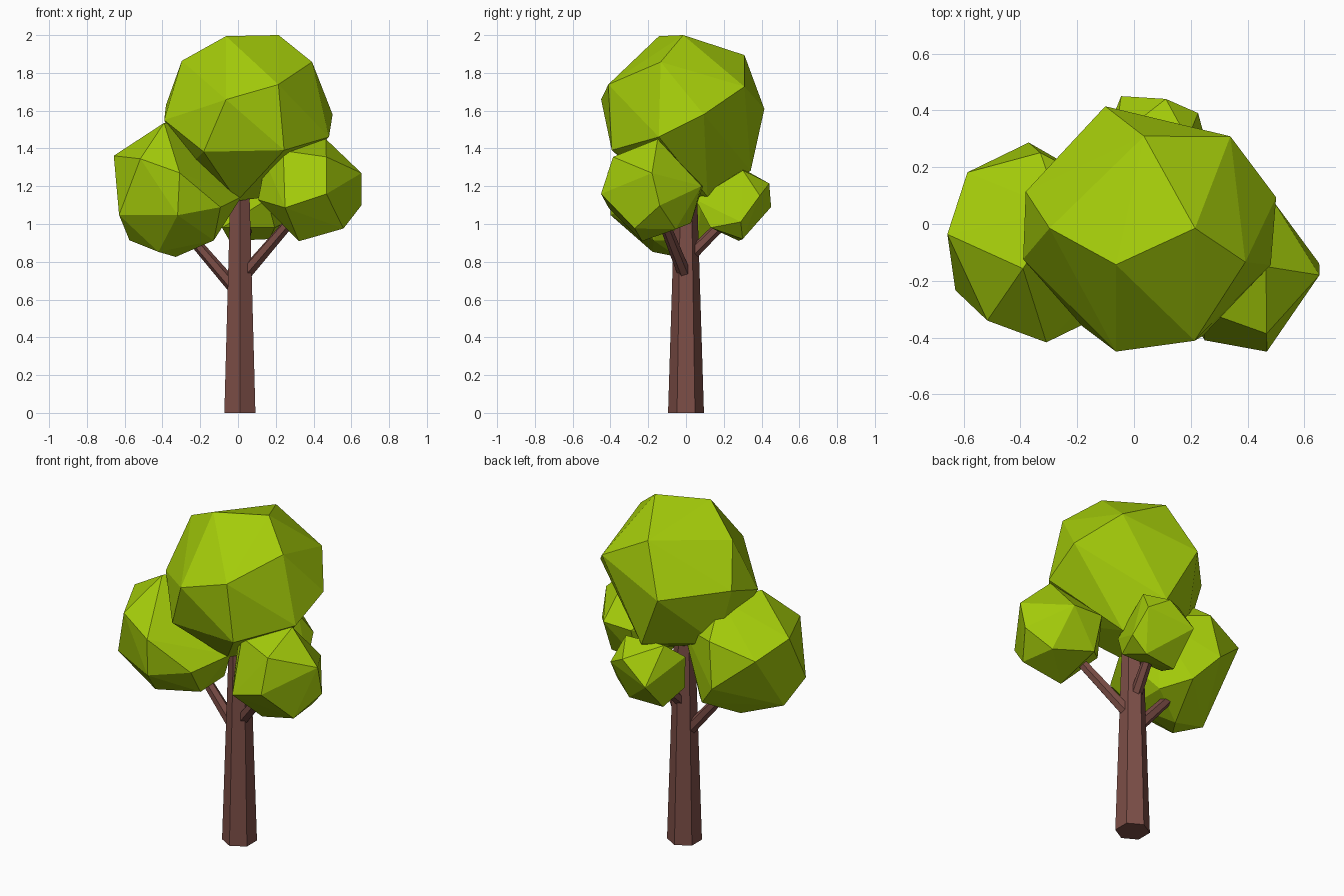
import bpy
import bmesh
from mathutils import Vector

default_cube = bpy.data.objects.get("Cube")
if default_cube:
    bpy.data.objects.remove(default_cube, do_unlink=True)


def make_material(name, colour):
    material = bpy.data.materials.new(name)
    material.use_nodes = True
    material.diffuse_color = colour
    material.node_tree.nodes["Principled BSDF"].inputs["Base Color"].default_value = colour
    return material


leaf_green = make_material("leaf green", (0.37, 0.6, 0.003, 1))
bark_brown = make_material("bark brown", (0.2, 0.075, 0.062, 1))


def finish(name, bm, material):
    """Turn a bmesh into a flat shaded object of one colour."""
    bmesh.ops.recalc_face_normals(bm, faces=bm.faces)
    mesh = bpy.data.meshes.new(name)
    bm.to_mesh(mesh)
    bm.free()
    mesh.materials.append(material)
    obj = bpy.data.objects.new(name, mesh)
    bpy.context.collection.objects.link(obj)
    return obj


def tapered_limb(name, start, end, start_radius, end_radius):
    """Six sided limb running from start to end."""
    start, end = Vector(start), Vector(end)
    axis = end - start
    bm = bmesh.new()
    bmesh.ops.create_cone(bm, cap_ends=True, segments=6, radius1=start_radius,
                          radius2=end_radius, depth=axis.length)
    if axis.xy.length > 0.01:
        turn = axis.to_track_quat("Z", "Y").to_matrix()
        bmesh.ops.rotate(bm, verts=bm.verts, matrix=turn)
    bmesh.ops.translate(bm, verts=bm.verts, vec=(start + end) / 2)
    return finish(name, bm, bark_brown)


def foliage(name, centre, radius, corners):
    """Faceted ball: hull of corner directions plus their opposites where there is room."""
    gap = 0.56
    directions = [Vector(corner).normalized() for corner in corners]
    for direction in list(directions):
        opposite = -direction
        if all((opposite - other).length > gap for other in directions):
            directions.append(opposite)
    bm = bmesh.new()
    for direction in directions:
        bm.verts.new(Vector(centre) + direction * radius)
    bmesh.ops.convex_hull(bm, input=bm.verts)
    return finish(name, bm, leaf_green)


# Trunk and the three branches that carry the lower foliage
tapered_limb("trunk", (0.01, 0, 0), (0.01, 0, 1.25), 0.095, 0.056)
tapered_limb("right_branch", (0, 0, 0.64), (-0.25, 0.01, 0.93), 0.036, 0.028)
tapered_limb("left_branch", (0.02, 0, 0.715), (0.3, -0.13, 1.04), 0.036, 0.028)
tapered_limb("back_branch", (0.01, 0.02, 0.83), (0.06, 0.22, 1.03), 0.034, 0.027)

# Large crown on top of the trunk
foliage("crown", (0.055, -0.015, 1.57), 0.459, [
    (16, 0, 43), (-12, -13, 43), (-36, 0, 30), (34, -12, 29),
    (16, -40, 17), (-12, -44, 9), (-45, -11, -2), (-2, 33, 33),
    (-16, 44, 4), (29, 33, 16), (45, 11, 1), (43, -13, -11),
    (-44, 13, 6), (19, -38, -18), (-24, -35, -19), (0, 36, -29),
    (-6, -8, -45)])

# Smaller foliage balls at the branch ends
foliage("right_foliage", (-0.34, -0.065, 1.188), 0.363, [
    (-33, 3, 18), (-18, -28, 16), (-5, -9, 34), (3, -34, 8),
    (-31, -18, -15), (-25, 25, 10), (1, 32, 18), (-24, -4, -28),
    (-8, -11, -33), (1, 2, -35), (20, -10, -26), (20, 12, -26),
    (9, 26, -22), (2, -33, -14), (33, -3, -4)])

foliage("left_foliage", (0.385, -0.18, 1.18), 0.283, [
    (8, 3, 27), (27, 0, 9), (26, 4, -8), (17, -9, -20),
    (-6, -5, -26), (-27, 0, -5), (-24, -2, 15), (-14, -12, 20),
    (8, -26, -2), (8, -20, 17), (-13, -22, -9), (10, 25, 2)])

foliage("back_foliage", (0.055, 0.25, 1.11), 0.225, [
    (-10, 20, -2), (6, 20, 11), (17, 14, 4), (13, 5, 17),
    (-12, 5, 18), (11, 5, -19), (-10, 3, -20), (14, -12, -13),
    (-14, -12, -13), (20, 4, -10)])
